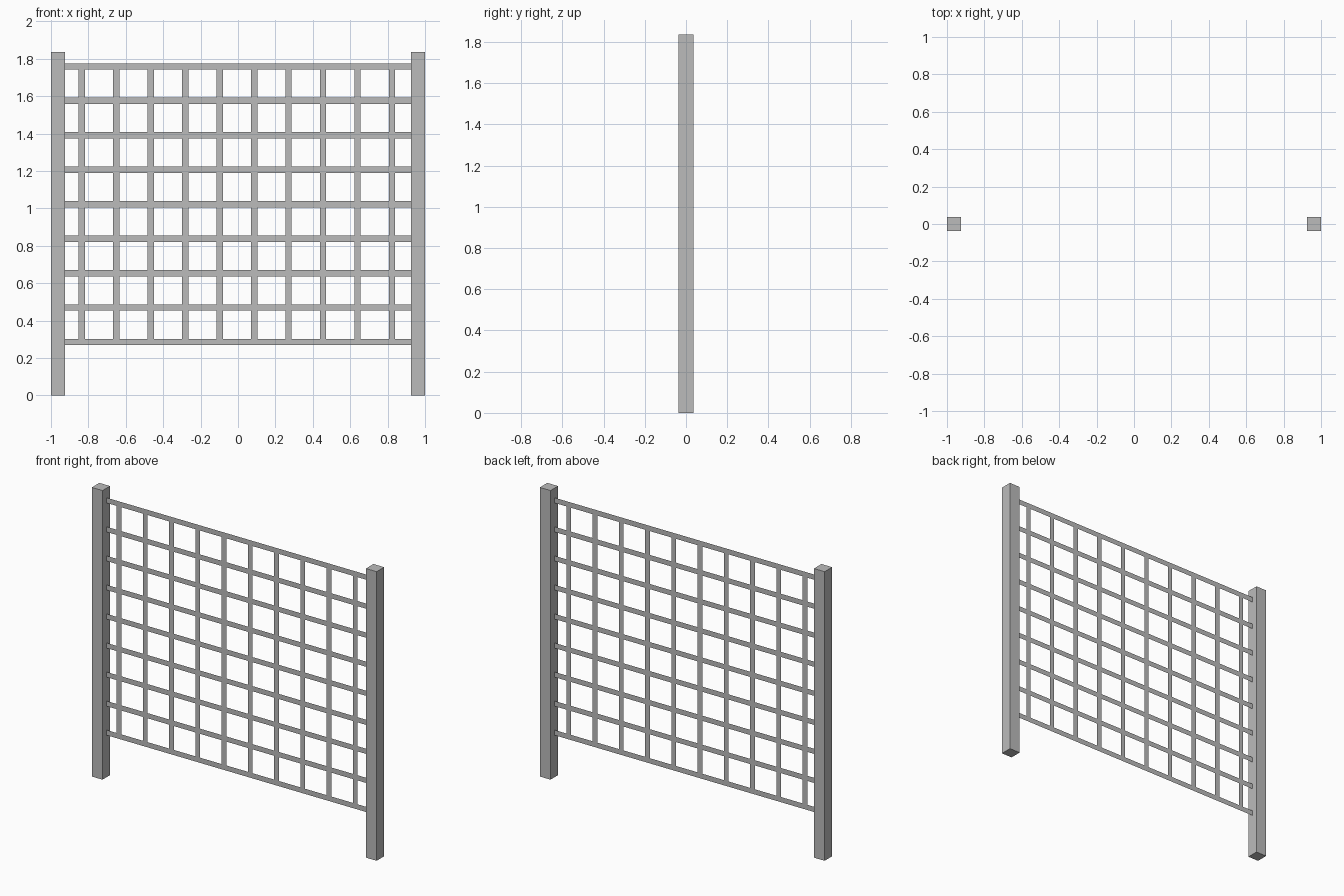
import bpy
import bmesh
from mathutils import Matrix, Vector

cube = bpy.data.objects.get("Cube")
if cube:
    bpy.data.objects.remove(cube, do_unlink=True)

grey = bpy.data.materials.new("plain grey")
grey.use_nodes = True
colour = (0.5, 0.5, 0.5, 1)
grey.diffuse_color = colour
grey.node_tree.nodes["Principled BSDF"].inputs["Base Color"].default_value = colour

POST_WIDTH, POST_HEIGHT = 0.075, 1.835
BAR = 0.033                      # width of every lattice bar
PITCH = 0.1843                   # spacing of the bars
RAILS, SLATS = 9, 10
FIRST_RAIL, FIRST_SLAT = 0.285, -0.835
INNER = 1 - POST_WIDTH           # inner face of each post


def make_object(name, bm):
    mesh = bpy.data.meshes.new(name)
    bm.to_mesh(mesh)
    bm.free()
    mesh.materials.append(grey)
    obj = bpy.data.objects.new(name, mesh)
    bpy.context.collection.objects.link(obj)
    return obj


def add_strip(bm, x0, x1, z0, z1):
    """Flat upright strip facing the front."""
    corners = ((x0, z0), (x1, z0), (x1, z1), (x0, z1))
    bm.faces.new([bm.verts.new((x, 0, z)) for x, z in corners])


# Square posts
for name, side in (("left_post", 1), ("right_post", -1)):
    bm = bmesh.new()
    size = Vector((POST_WIDTH, POST_WIDTH, POST_HEIGHT))
    bmesh.ops.create_cube(bm, size=1, matrix=Matrix.Diagonal(size).to_4x4())
    post = make_object(name, bm)
    post.location = (side * (1 - POST_WIDTH / 2), 0, POST_HEIGHT / 2)

# Horizontal rails from post to post
rail_heights = [FIRST_RAIL + i * PITCH for i in range(RAILS)]
for i, z in enumerate(rail_heights):
    bm = bmesh.new()
    add_strip(bm, -INNER, INNER, z - BAR / 2, z + BAR / 2)
    make_object(f"rail_{i + 1}", bm)

# Upright slats, filling the gaps between neighbouring rails
for i in range(SLATS):
    x = FIRST_SLAT + i * PITCH
    bm = bmesh.new()
    for low, high in zip(rail_heights, rail_heights[1:]):
        add_strip(bm, x - BAR / 2, x + BAR / 2, low + BAR / 2, high - BAR / 2)
    make_object(f"slat_{i + 1}", bm)
